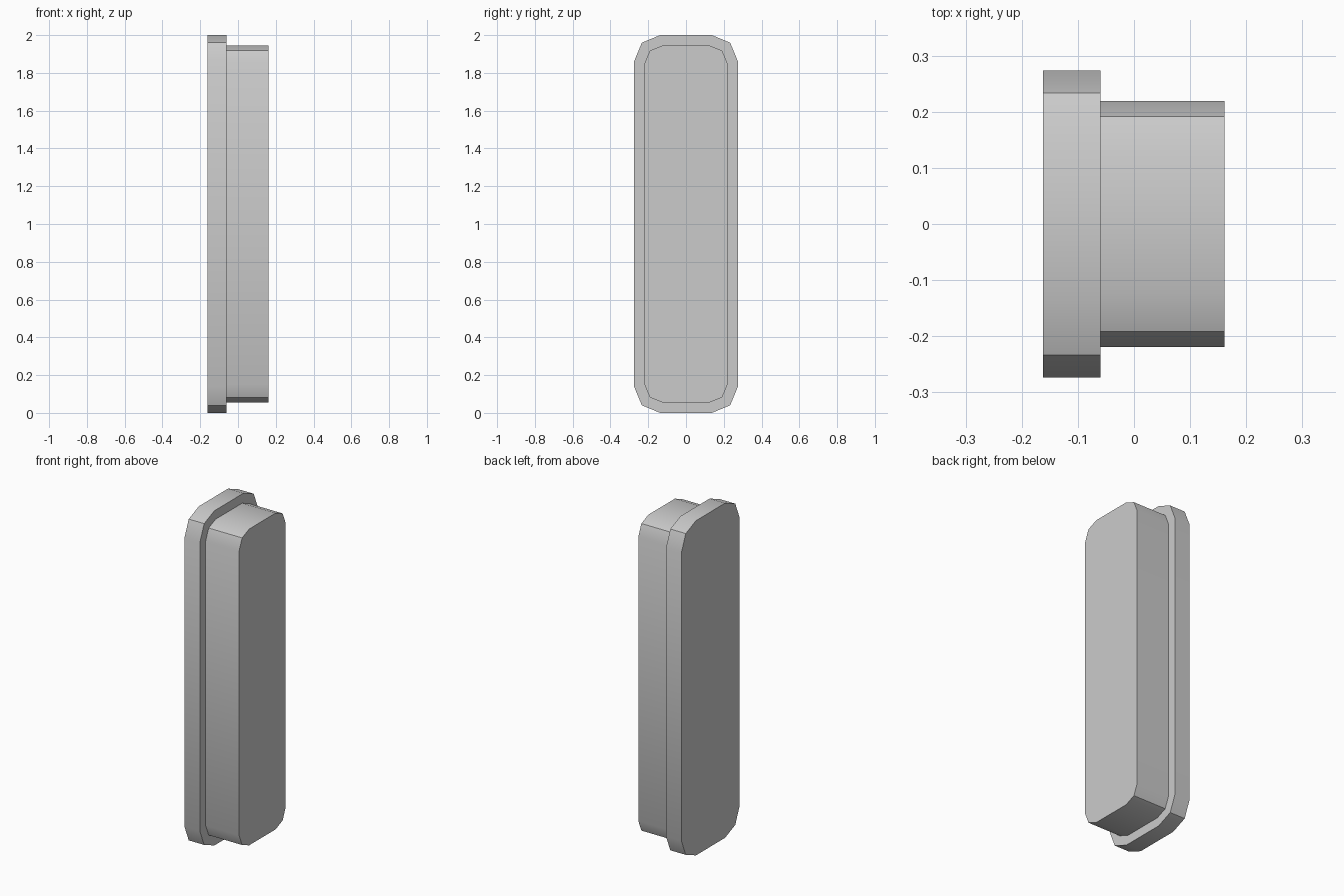
import bpy, bmesh, math

if "Cube" in bpy.data.objects:
    bpy.data.objects.remove(bpy.data.objects["Cube"])


def rounded_outline(half_w, half_h, radius, segments=2):
    """Rounded rectangle as (y, z) points, centred on the origin."""
    points = []
    for i, (sy, sz) in enumerate([(1, 1), (-1, 1), (-1, -1), (1, -1)]):
        for s in range(segments + 1):
            a = math.radians(90) * (i + s / segments)
            points.append((sy * (half_w - radius) + radius * math.cos(a),
                           sz * (half_h - radius) + radius * math.sin(a)))
    return points


flange = rounded_outline(0.274, 1.0, 0.137)
body = rounded_outline(0.219, 0.945, 0.094)

# Stepped plate: wide flange at the back, narrower body in front
bm = bmesh.new()
rings = []
for x, outline in [(-0.162, flange), (-0.06, flange), (-0.06, body), (0.161, body)]:
    rings.append([bm.verts.new((x, y, z + 1.0)) for y, z in outline])

# Walls and step between successive outlines
for a, b in zip(rings, rings[1:]):
    n = len(a)
    for i in range(n):
        j = (i + 1) % n
        bm.faces.new((a[i], a[j], b[j], b[i]))

# End caps
bm.faces.new(rings[0])
bm.faces.new(rings[-1])
bmesh.ops.recalc_face_normals(bm, faces=bm.faces)

mesh = bpy.data.meshes.new("stepped_plate")
bm.to_mesh(mesh)
bm.free()
plate = bpy.data.objects.new("stepped_plate", mesh)
bpy.context.collection.objects.link(plate)

# Soft shading into the corners, sharp creases elsewhere
bpy.context.view_layer.objects.active = plate
plate.select_set(True)
bpy.ops.object.shade_smooth_by_angle(angle=math.radians(30))
